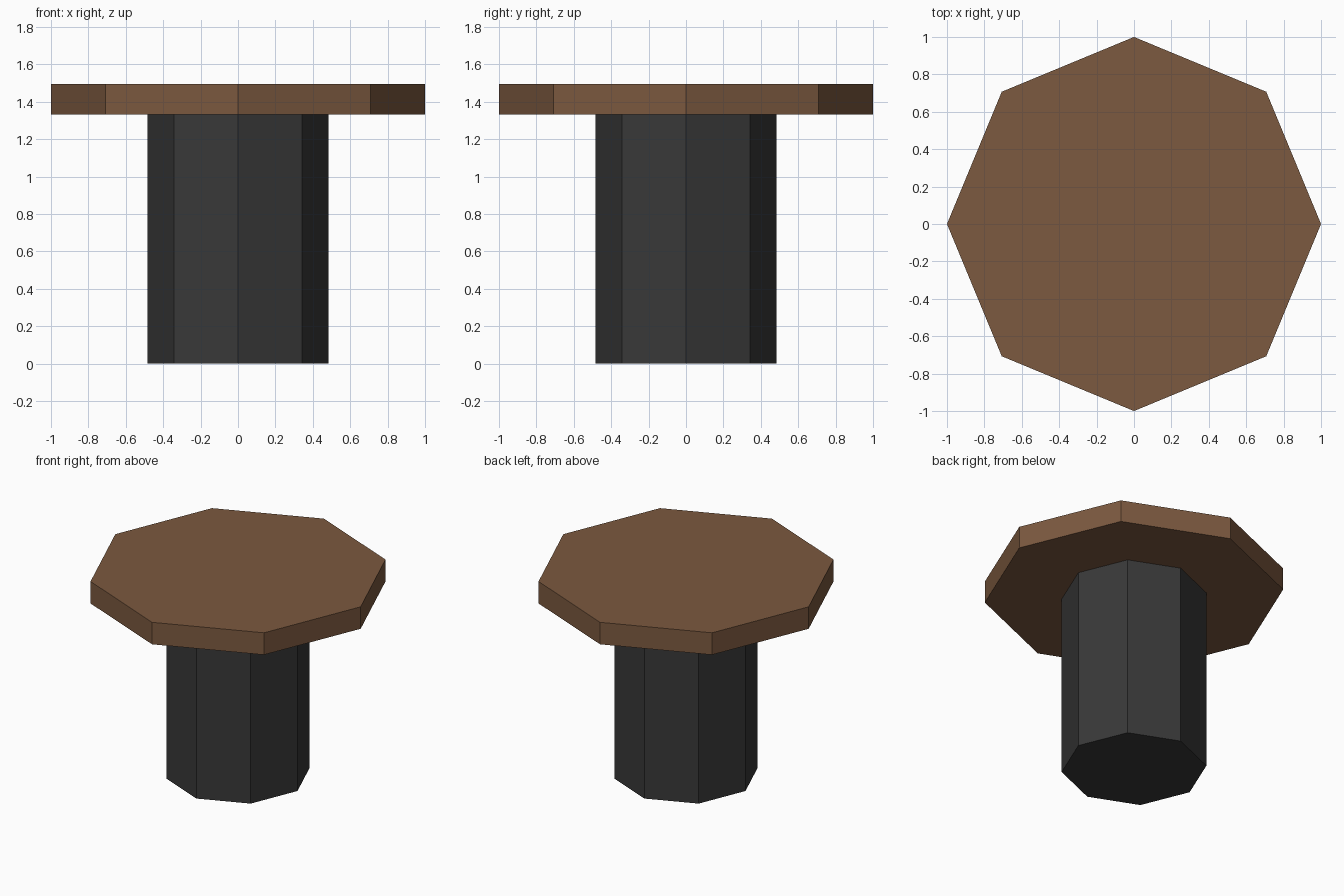
import bpy

cube = bpy.data.objects.get("Cube")
if cube:
    bpy.data.objects.remove(cube, do_unlink=True)


def make_material(name, color):
    mat = bpy.data.materials.new(name)
    mat.use_nodes = True
    mat.diffuse_color = color
    mat.node_tree.nodes["Principled BSDF"].inputs["Base Color"].default_value = color
    return mat


def octagon(name, radius, bottom, top, mat):
    # Eight-sided prism with corners on the x and y axes
    bpy.ops.mesh.primitive_cylinder_add(
        vertices=8, radius=radius, depth=top - bottom,
        location=(0, 0, (bottom + top) / 2))
    obj = bpy.context.object
    obj.name = obj.data.name = name
    obj.data.materials.append(mat)
    bpy.ops.object.shade_flat()
    return obj


wood = make_material("brown wood", (0.2, 0.1, 0.05, 1))
metal = make_material("dark grey", (0.04, 0.04, 0.04, 1))

UNDERSIDE = 1.333
TOP = 1.495

# Pedestal
octagon("pedestal", 0.485, 0, UNDERSIDE, metal)
# Table top
octagon("table_top", 1, UNDERSIDE, TOP, wood)
